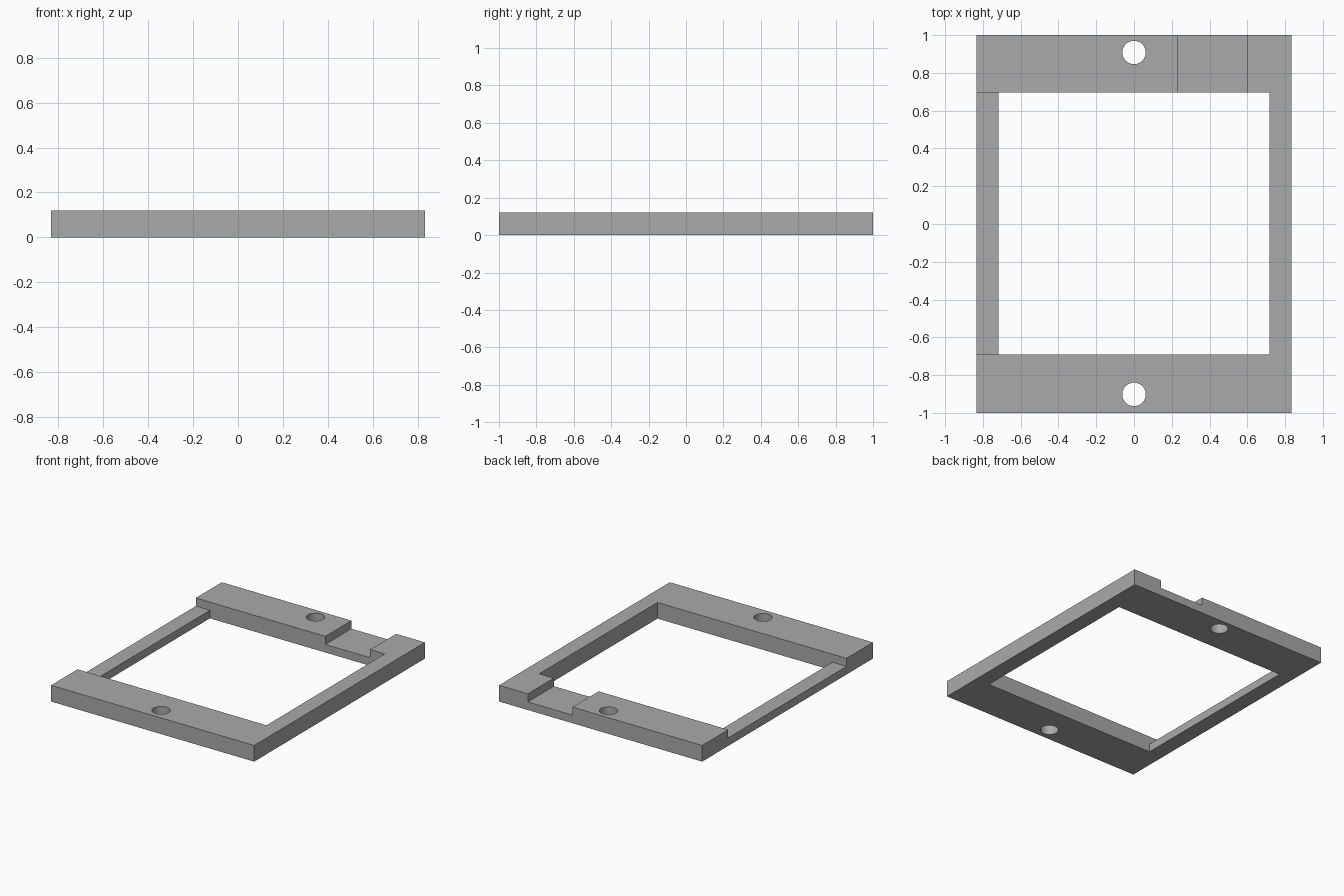
import bpy
import math

cube = bpy.data.objects.get("Cube")
if cube:
    bpy.data.objects.remove(cube, do_unlink=True)

HEIGHT, STEP = 0.12, 0.06
HALF_X, HALF_Y = 0.833, 1.0
OPEN_X, OPEN_FRONT, OPEN_BACK = 0.717, -0.69, 0.695

grey = bpy.data.materials.new("mid grey")
grey.use_nodes = True
colour = (0.4, 0.4, 0.4, 1)
grey.diffuse_color = colour
grey.node_tree.nodes["Principled BSDF"].inputs["Base Color"].default_value = colour


def box(name, low, high):
    """Box spanning two opposite corners."""
    bpy.ops.mesh.primitive_cube_add(size=1)
    obj = bpy.context.object
    obj.name = name
    for v in obj.data.vertices:
        v.co = [(a + b) / 2 + c * (b - a) for a, b, c in zip(low, high, v.co)]
    return obj


def cut(target, cutter):
    """Subtract the cutter and discard it."""
    cutter.hide_render = True
    mod = target.modifiers.new(cutter.name, "BOOLEAN")
    mod.operation = "DIFFERENCE"
    mod.solver = "EXACT"
    mod.object = cutter
    bpy.context.view_layer.objects.active = target
    bpy.ops.object.modifier_apply(modifier=mod.name)
    bpy.data.objects.remove(cutter, do_unlink=True)


# Flat rectangular plate
frame = box("mounting_frame", (-HALF_X, -HALF_Y, 0), (HALF_X, HALF_Y, HEIGHT))
frame.data.materials.append(grey)

# Central window
cut(frame, box("window_cutter", (-OPEN_X, OPEN_FRONT, -1), (OPEN_X, OPEN_BACK, 1)))

# Lowered right rail
cut(frame, box("rail_cutter", (-1, OPEN_FRONT, STEP), (-0.5, OPEN_BACK, 1)))

# Channel across the back rail
cut(frame, box("channel_cutter", (0.23, 0.5, STEP), (0.597, 1.2, 1)))

# Screw holes
for y in (-0.902, 0.908):
    bpy.ops.mesh.primitive_cylinder_add(vertices=48, radius=0.062, depth=1, location=(0, y, 0))
    hole = bpy.context.object
    hole.name = "hole_cutter"
    cut(frame, hole)

bpy.ops.object.select_all(action="DESELECT")
frame.select_set(True)
bpy.context.view_layer.objects.active = frame
bpy.ops.object.shade_smooth_by_angle(angle=math.radians(30))
